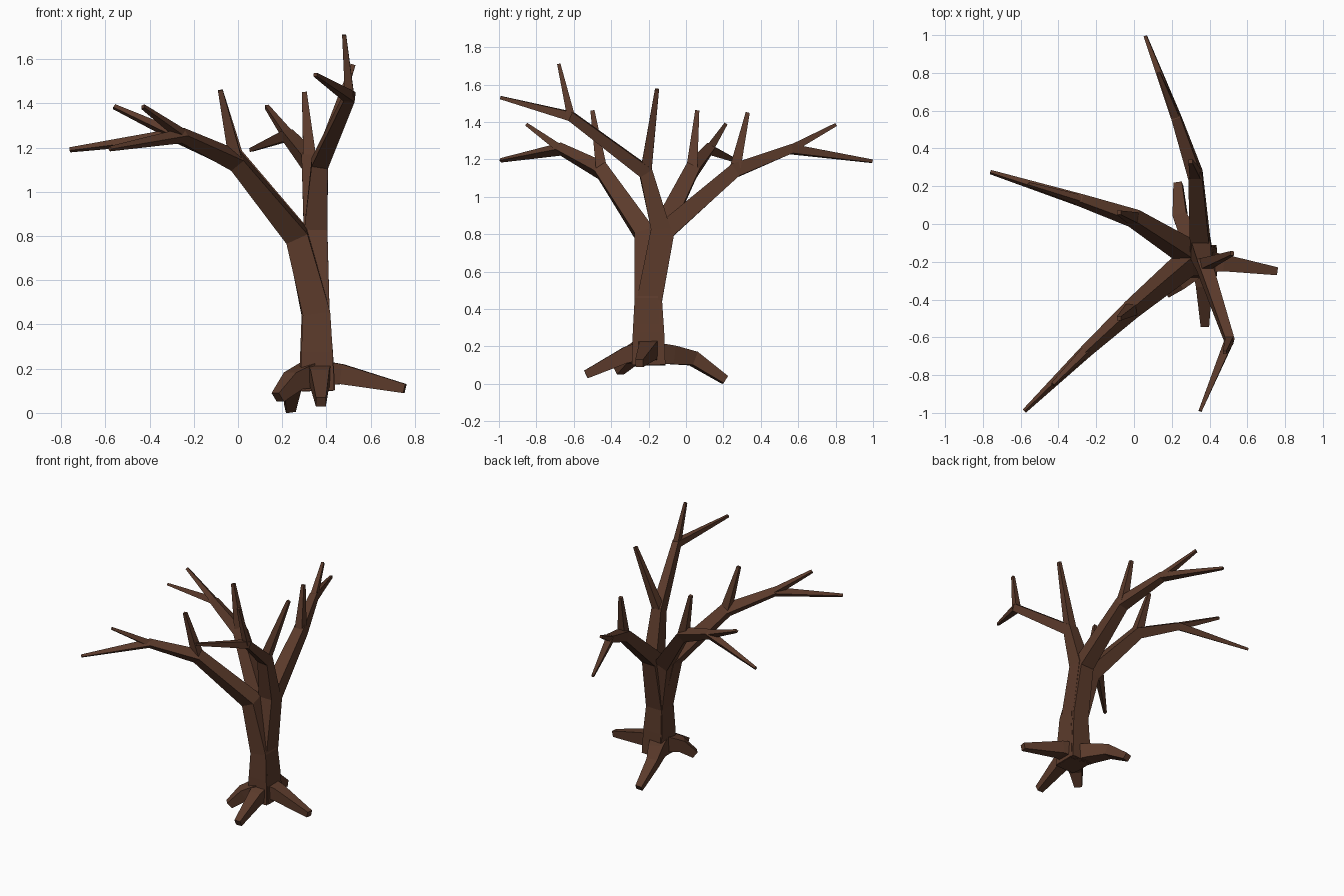
import bpy, bmesh
from mathutils import Vector

if "Cube" in bpy.data.objects:
    bpy.data.objects.remove(bpy.data.objects["Cube"])

bark = bpy.data.materials.new("bark")
bark.diffuse_color = (0.105, 0.043, 0.024, 1)
bark.use_nodes = True
bark.node_tree.nodes["Principled BSDF"].inputs["Base Color"].default_value = bark.diffuse_color


def limb(bm, points, side=(1, 0, 0)):
    """Square tapered tube through (x, y, z, width) points, frame carried along the path."""
    ps = [Vector(p[:3]) for p in points]
    side = Vector(side)
    rings = []
    for i, p in enumerate(ps):
        t = Vector()
        if i > 0:
            t += (p - ps[i - 1]).normalized()
        if i < len(ps) - 1:
            t += (ps[i + 1] - p).normalized()
        t.normalize()
        side = (side - t * side.dot(t)).normalized()
        up = t.cross(side)
        h = points[i][3] / 2
        rings.append([bm.verts.new(p + side * a * h + up * b * h)
                      for a, b in ((1, 1), (-1, 1), (-1, -1), (1, -1))])
    for r, s in zip(rings, rings[1:]):
        for k in range(4):
            bm.faces.new((r[k], r[(k + 1) % 4], s[(k + 1) % 4], s[k]))
    bm.faces.new(rings[0][::-1])
    bm.faces.new(rings[-1])


def finish(bm, name):
    bmesh.ops.recalc_face_normals(bm, faces=bm.faces)
    me = bpy.data.meshes.new(name)
    bm.to_mesh(me)
    bm.free()
    me.materials.append(bark)
    bpy.context.collection.objects.link(bpy.data.objects.new(name, me))


# Boughs: each runs up the trunk, forks into an upright twig and an arm, and the arm forks again
# (base, mid trunk, shoulder, first fork, second fork, arm tip, arm twig tip, upright tip)
boughs = {
    "front_left_bough": [(.36, -.215, .10), (.355, -.212, .45), (.265, -.22, .80), (-.01, -.45, 1.14),
                         (-.25, -.67, 1.255), (-.58, -.99, 1.195), (-.43, -.85, 1.385), (-.08, -.5, 1.46)],
    "back_left_bough": [(.355, -.19, .10), (.35, -.195, .45), (.27, -.14, .80), (0, .03, 1.14),
                        (-.28, .125, 1.255), (-.76, .275, 1.19), (-.56, .21, 1.385), (-.08, .06, 1.46)],
    "back_bough": [(.362, -.185, .10), (.352, -.19, .45), (.35, -.11, .82), (.325, .26, 1.14),
                   (.225, .56, 1.255), (.06, .995, 1.19), (.13, .8, 1.385), (.30, .33, 1.45)],
    "front_right_bough": [(.365, -.2, .10), (.352, -.2, .45), (.352, -.135, .83), (.37, -.215, 1.13),
                          (.505, -.615, 1.43), (.35, -.99, 1.53), (.48, -.68, 1.71), (.52, -.155, 1.575)],
}
for name, (base, mid, shoulder, fork, fork2, tip, twig, upright) in boughs.items():
    bm = bmesh.new()
    flare = tuple(Vector(base).lerp(Vector(mid), 0.5))
    limb(bm, [base + (.15,), flare + (.142,), mid + (.125,), shoulder + (.105,),
              fork + (.075,), fork2 + (.05,), tip + (.017,)])
    limb(bm, [fork + (.06,), upright + (.022,)])
    limb(bm, [fork2 + (.042,), twig + (.018,)])
    finish(bm, name)

# Roots spreading from the foot of the trunk
roots = {
    "right_root": [(.36, -.2, .18, .12), (.47, -.205, .175, .09), (.755, -.25, .11, .042)],
    "front_root": [(.365, -.2, .18, .12), (.37, -.32, .155, .085), (.375, -.535, .05, .045)],
    "back_root": [(.35, -.2, .165, .12), (.30, -.08, .155, .10), (.245, .04, .135, .075), (.235, .21, .02, .045)],
    "left_root": [(.35, -.21, .18, .12), (.25, -.30, .145, .085), (.18, -.36, .07, .05)],
}
for name, pts in roots.items():
    bm = bmesh.new()
    run = Vector(pts[-1][:3]) - Vector(pts[0][:3])
    limb(bm, pts, side=run.cross(Vector((0, 0, 1))))
    finish(bm, name)
